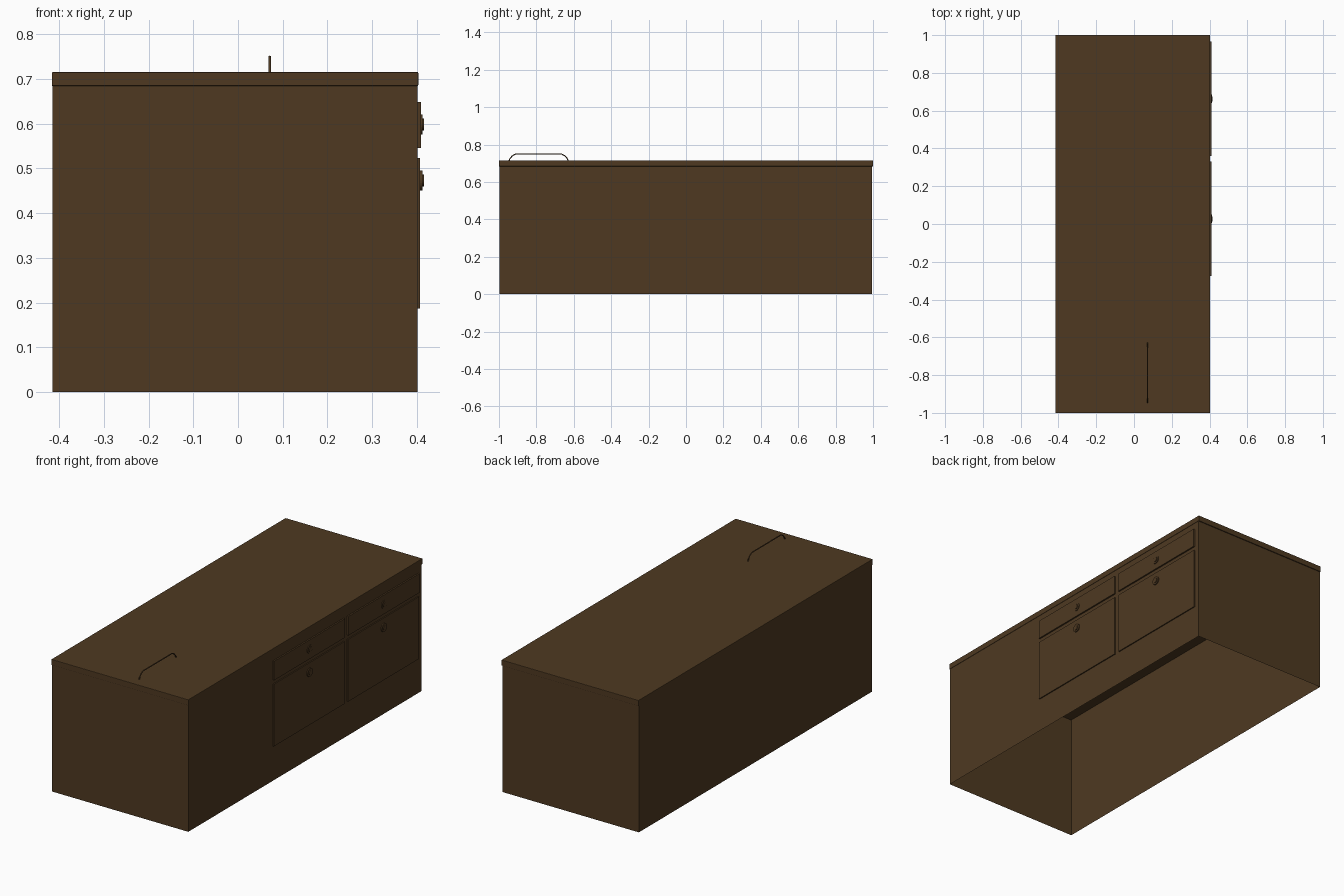
import bpy, bmesh, math
from mathutils import Matrix, Vector

if "Cube" in bpy.data.objects:
    bpy.data.objects.remove(bpy.data.objects["Cube"])

wood = bpy.data.materials.new("dark_brown_wood")
wood.diffuse_color = (0.0762, 0.0409, 0.0152, 1)
wood.use_nodes = True
wood.node_tree.nodes["Principled BSDF"].inputs["Base Color"].default_value = wood.diffuse_color


def finish(name, bm):
    me = bpy.data.meshes.new(name)
    bm.to_mesh(me)
    bm.free()
    me.materials.append(wood)
    ob = bpy.data.objects.new(name, me)
    bpy.context.collection.objects.link(ob)
    return ob


def box(name, lo, hi, bevel=0, open_ends=False):
    lo, hi = Vector(lo), Vector(hi)
    bm = bmesh.new()
    m = Matrix.Translation((lo + hi) / 2) @ Matrix.Diagonal((*(hi - lo), 1))
    bmesh.ops.create_cube(bm, size=1, matrix=m)
    if open_ends:
        bm.normal_update()
        ends = [f for f in bm.faces if abs(f.normal.z) > 0.5]
        bmesh.ops.delete(bm, geom=ends, context='FACES_ONLY')
    ob = finish(name, bm)
    if bevel:
        mod = ob.modifiers.new("soft_edges", 'BEVEL')
        mod.width, mod.segments = bevel, 2
    return ob


def disc(bm, r, x0, x1, y, z):
    m = Matrix.Translation(((x0 + x1) / 2, y, z)) @ Matrix.Rotation(math.pi / 2, 4, 'Y')
    bmesh.ops.create_cone(bm, cap_ends=True, segments=24, radius1=r, radius2=r,
                          depth=x1 - x0, matrix=m)


# hollow cabinet body (open underneath) and the lid slab
box("cabinet_walls", (-0.415, -0.997, 0), (0.401, 0.995, 0.686), open_ends=True)
box("lid", (-0.416, -1, 0.684), (0.403, 1, 0.715), bevel=0.002)

# two columns of drawers, each with a shallow and a deep front plus stepped knobs
for col, (y0, y1) in enumerate([(-0.275, 0.33), (0.36, 0.965)], 1):
    for kind, z0, z1, zk, xf in [("shallow", 0.545, 0.648, 0.598, 0.409),
                                 ("deep", 0.187, 0.523, 0.473, 0.407)]:
        box(f"{kind}_drawer_front_{col}", (0.400, y0, z0), (xf, y1, z1))
        bm = bmesh.new()
        disc(bm, 0.0225, xf - 0.002, 0.4125, (y0 + y1) / 2, zk)
        disc(bm, 0.0135, 0.4115, 0.416, (y0 + y1) / 2, zk)
        finish(f"{kind}_drawer_knob_{col}", bm)

# bent rod handle on the lid
path = [(-0.946, 0.712), (-0.942, 0.724), (-0.930, 0.739), (-0.912, 0.749),
        (-0.664, 0.749), (-0.646, 0.739), (-0.634, 0.724), (-0.630, 0.712)]
cu = bpy.data.curves.new("lid_handle", 'CURVE')
cu.dimensions = '3D'
cu.bevel_depth = 0.003
cu.bevel_resolution = 2
cu.use_fill_caps = True
sp = cu.splines.new('POLY')
sp.points.add(len(path) - 1)
for p, (y, z) in zip(sp.points, path):
    p.co = (0.071, y, z, 1)
cu.materials.append(wood)
bpy.context.collection.objects.link(bpy.data.objects.new("lid_handle", cu))
